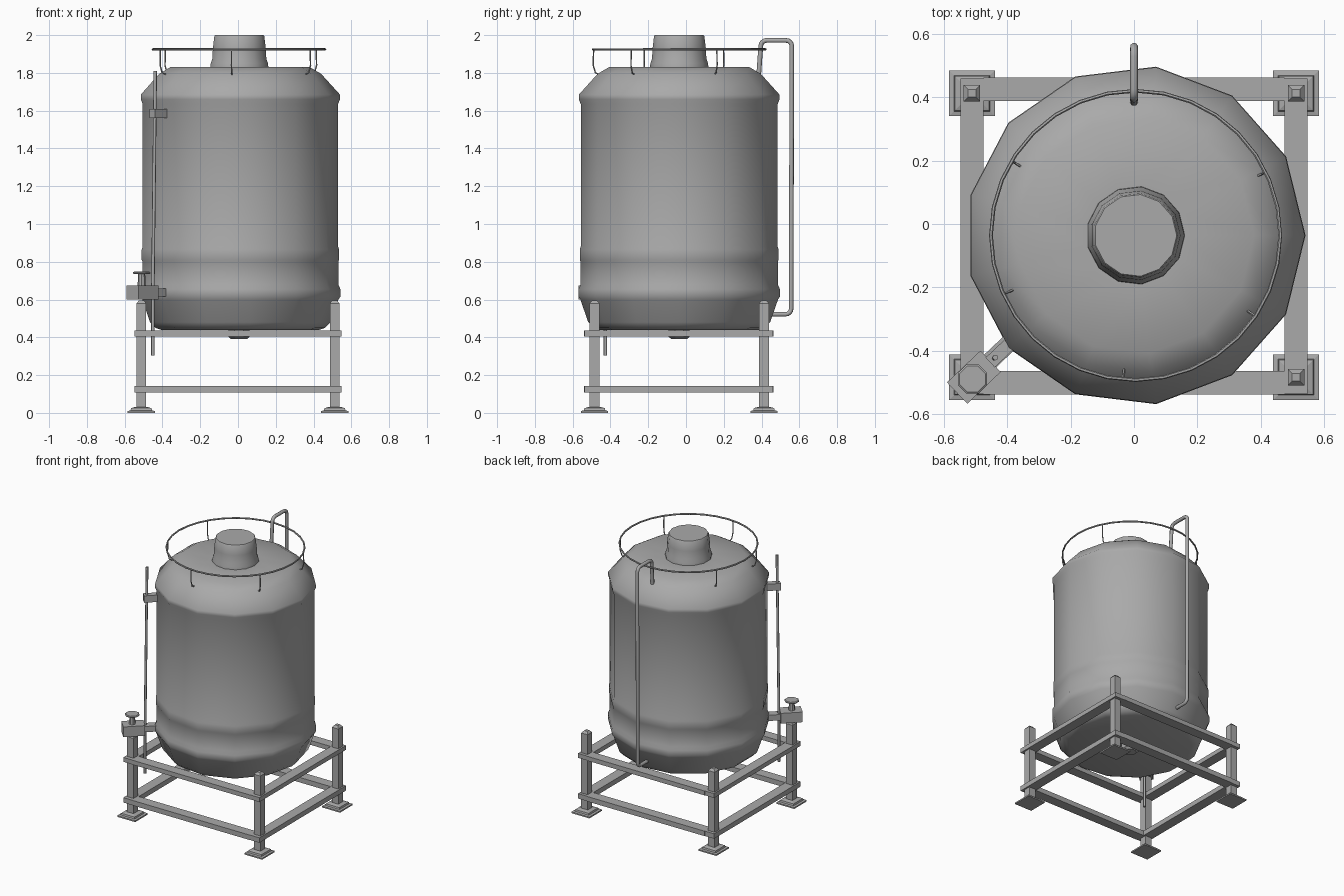
import bpy, bmesh, math
from mathutils import Vector, Matrix

if "Cube" in bpy.data.objects:
    bpy.data.objects.remove(bpy.data.objects["Cube"])

grey = bpy.data.materials.new("plain_grey")
grey.diffuse_color = (0.40, 0.40, 0.40, 1)
grey.use_nodes = True
grey.node_tree.nodes["Principled BSDF"].inputs["Base Color"].default_value = grey.diffuse_color
CX, CY = 0.005, -0.036          # tank axis


def finish(name, bm, smooth=None):
    bmesh.ops.recalc_face_normals(bm, faces=bm.faces)
    me = bpy.data.meshes.new(name)
    bm.to_mesh(me)
    bm.free()
    ob = bpy.data.objects.new(name, me)
    bpy.context.collection.objects.link(ob)
    me.materials.append(grey)
    if smooth:
        bpy.ops.object.select_all(action='DESELECT')
        bpy.context.view_layer.objects.active = ob
        ob.select_set(True)
        bpy.ops.object.shade_smooth_by_angle(angle=math.radians(smooth))
    return ob


def lathe(name, profile, n, centre, smooth=None, turn=0.0):
    """Capped solid of revolution from (radius, z) points."""
    bm = bmesh.new()
    rings = [[bm.verts.new((centre[0] + r * math.cos(turn + math.tau * i / n),
                            centre[1] + r * math.sin(turn + math.tau * i / n), z))
              for i in range(n)] for r, z in profile]
    for a, b in zip(rings, rings[1:]):
        for i in range(n):
            j = (i + 1) % n
            bm.faces.new((a[i], a[j], b[j], b[i]))
    bm.faces.new(rings[0])
    bm.faces.new(rings[-1])
    return finish(name, bm, smooth)


def box(name, centre, size, angle=0.0):
    bm = bmesh.new()
    bmesh.ops.create_cube(bm, size=1, matrix=Matrix.Translation(centre)
                          @ Matrix.Rotation(angle, 4, 'Z') @ Matrix.Diagonal((*size, 1)))
    return finish(name, bm)


def tube(name, points, r, n=8, closed=False):
    """Round tube swept along a path."""
    pts = [Vector(p) for p in points]
    bm = bmesh.new()
    rings = []
    side = None
    for k, p in enumerate(pts):
        if closed:
            t = pts[(k + 1) % len(pts)] - pts[k - 1]
        else:
            t = pts[min(k + 1, len(pts) - 1)] - pts[max(k - 1, 0)]
        t.normalize()
        if side is None:
            side = t.orthogonal()
        side = (side - t * side.dot(t)).normalized()
        up = t.cross(side)
        rings.append([bm.verts.new(p + r * (math.cos(math.tau * i / n) * side
                                            + math.sin(math.tau * i / n) * up)) for i in range(n)])
    for a, b in zip(rings, rings[1:] + (rings[:1] if closed else [])):
        for i in range(n):
            j = (i + 1) % n
            bm.faces.new((a[i], a[j], b[j], b[i]))
    if not closed:
        bm.faces.new(rings[0])
        bm.faces.new(rings[-1])
    return finish(name, bm, 50)


# Tank body, neck and drain
lathe("tank", [(0.42, 0.438), (0.455, 0.45), (0.485, 0.48), (0.527, 0.60), (0.537, 0.615),
               (0.537, 0.655), (0.526, 0.68), (0.526, 0.80), (0.530, 0.81), (0.530, 0.865),
               (0.525, 0.88), (0.525, 1.635), (0.535, 1.66), (0.535, 1.685),
               (0.435, 1.795), (0.375, 1.83), (0.16, 1.832)], 13, (CX, CY), 50)
lathe("neck", [(0.156, 1.825), (0.154, 1.85), (0.145, 1.875), (0.142, 1.93),
               (0.134, 1.995), (0.130, 2.0)], 13, (CX, CY), 40)
lathe("drain", [(0.045, 0.39), (0.06, 0.403), (0.06, 0.44)], 8, (CX, CY), None, math.pi / 8)

# Guard rail around the top
RAIL = 0.457
tube("guard_rail", [(CX + RAIL * math.cos(math.tau * i / 32), CY + RAIL * math.sin(math.tau * i / 32), 1.925)
                    for i in range(32)], 0.006, 6, True)
for k, deg in enumerate((26, 149, 204, 265, 326)):
    c, s = math.cos(math.radians(deg)), math.sin(math.radians(deg))
    tube(f"rail_post_{k}", [(CX + r * c, CY + r * s, z) for r, z in
                            ((0.455, 1.925), (0.457, 1.84), (0.445, 1.80), (0.42, 1.79))], 0.004, 5)

# Stand: legs with pointed tops, stepped feet, two rail frames
LX, FY, BY = 0.512, -0.484, 0.413
for tag, x, y in (("front_left", -LX, FY), ("front_right", LX, FY),
                  ("back_left", -LX, BY), ("back_right", LX, BY)):
    q, d = math.pi / 4, math.sqrt(2)
    lathe(tag + "_leg", [(0.026 * d, 0.02), (0.026 * d, 0.58), (0.012 * d, 0.596)], 4, (x, y), None, q)
    lathe(tag + "_foot", [(0.072 * d, 0), (0.072 * d, 0.01), (0.057 * d, 0.013), (0.054 * d, 0.025),
                          (0.03 * d, 0.032)], 4, (x, y), None, q)
for tag, z, h in (("lower", 0.125, 0.036), ("upper", 0.42, 0.032)):
    for sx, side in ((-1, "left"), (1, "right")):
        box(f"{tag}_{side}_rail", (sx * LX, (FY + BY) / 2 - 0.003, z), (0.074, 0.998, h))
    for side, y in (("front", -0.502), ("back", 0.426)):
        box(f"{tag}_{side}_rail", (0, y, z), (2 * LX - 0.074, 0.074, h))

# Overflow pipe behind the tank
def bend(cy, cz, a0, a1, r=0.03):
    return [(0, cy + r * math.cos(math.radians(a0 + (a1 - a0) * i / 4)),
             cz + r * math.sin(math.radians(a0 + (a1 - a0) * i / 4))) for i in range(5)]


tube("back_pipe", [(0, 0.385, 1.79)] + bend(0.426, 1.942, 180, 90)
     + bend(0.530, 1.942, 90, 0) + bend(0.527, 0.552, 0, -90) + [(0, 0.41, 0.522)], 0.0125)

# Level gauge: thin pipe, bracket and valve at the front left corner
A = math.radians(43.5)
tube("gauge_pipe", [(-0.451, -0.427, 0.305), (-0.451, -0.427, 0.62), (-0.438, -0.422, 1.81)], 0.009)
box("gauge_bracket", (-0.42, -0.405, 1.585), (0.095, 0.042, 0.05), A)
box("valve_arm", (-0.425, -0.405, 0.638), (0.13, 0.055, 0.042), A)
box("valve_body", (-0.506, -0.484, 0.638), (0.146, 0.093, 0.074), A)
lathe("valve_stem", [(0.022, 0.67), (0.018, 0.745)], 8, (-0.51, -0.49), 40)
lathe("valve_wheel", [(0.044, 0.735), (0.05, 0.739), (0.05, 0.744), (0.044, 0.748)], 8,
      (-0.51, -0.49), None, math.pi / 8)
